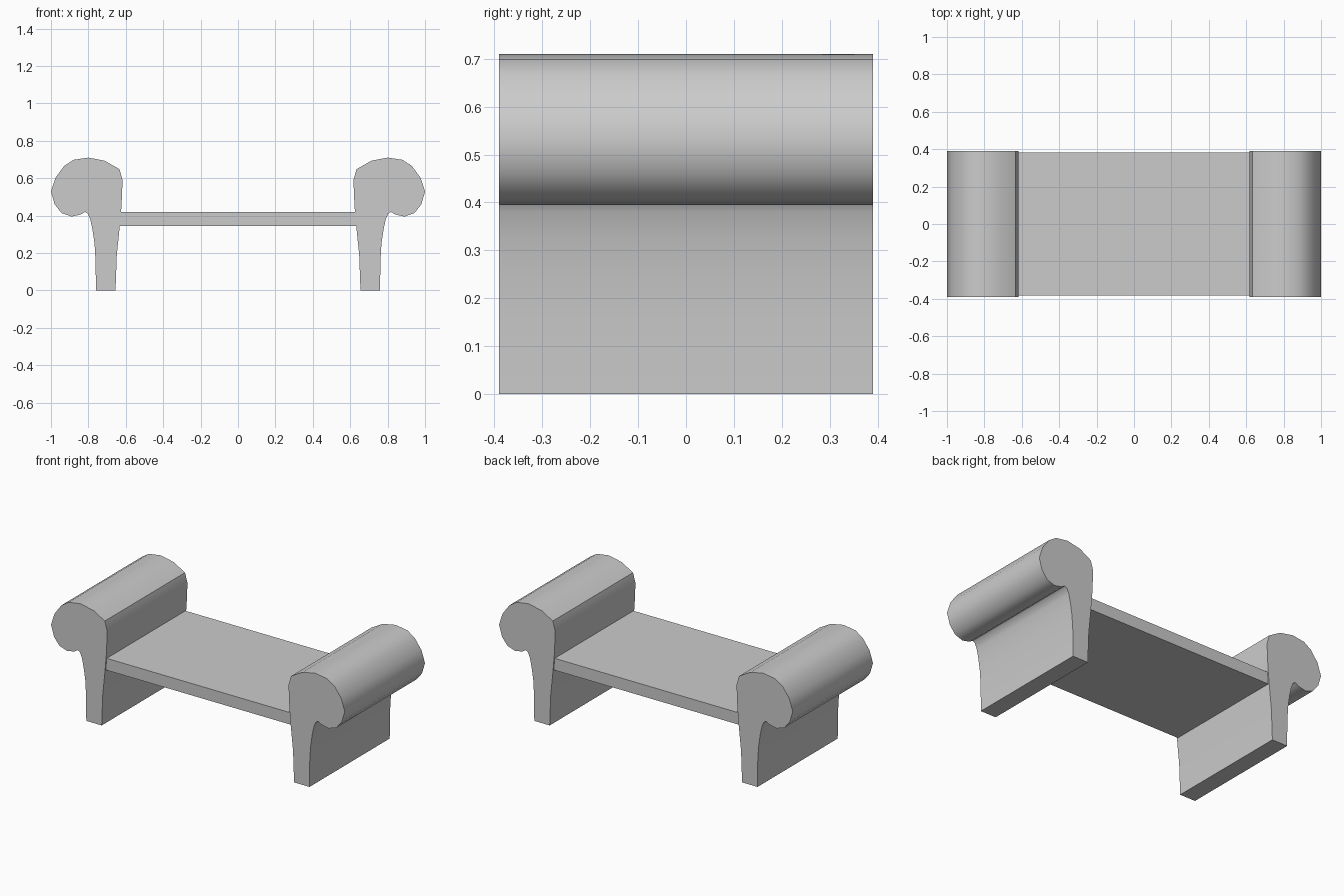
import bpy, bmesh, math

if "Cube" in bpy.data.objects:
    bpy.data.objects.remove(bpy.data.objects["Cube"])

HALF_DEPTH = 0.39

# Scroll arm cross-section (x, z), right-hand side
PROFILE = [
    (0.655, 0.0), (0.76, 0.0), (0.761, 0.15), (0.767, 0.25), (0.778, 0.325),
    (0.79, 0.38), (0.803, 0.41), (0.818, 0.42), (0.84, 0.406), (0.89, 0.395),
    (0.943, 0.413), (0.98, 0.46), (1.0, 0.528), (0.976, 0.602), (0.93, 0.665),
    (0.88, 0.698), (0.80, 0.71), (0.712, 0.693), (0.634, 0.648),
    (0.617, 0.59), (0.623, 0.45), (0.633, 0.335), (0.648, 0.19),
]


def finish(bm, name):
    bmesh.ops.recalc_face_normals(bm, faces=bm.faces)
    mesh = bpy.data.meshes.new(name)
    bm.to_mesh(mesh)
    bm.free()
    obj = bpy.data.objects.new(name, mesh)
    bpy.context.collection.objects.link(obj)
    return obj


def scroll_arm(name, side):
    bm = bmesh.new()
    face = bm.faces.new([bm.verts.new((side * x, -HALF_DEPTH, z)) for x, z in PROFILE])
    result = bmesh.ops.extrude_face_region(bm, geom=[face])
    verts = [v for v in result["geom"] if isinstance(v, bmesh.types.BMVert)]
    bmesh.ops.translate(bm, verts=verts, vec=(0, 2 * HALF_DEPTH, 0))
    obj = finish(bm, name)
    bpy.ops.object.select_all(action='DESELECT')
    obj.select_set(True)
    bpy.context.view_layer.objects.active = obj
    bpy.ops.object.shade_smooth_by_angle(angle=math.radians(40))


# Two mirrored rolled arms that also act as legs
scroll_arm("right_arm", 1)
scroll_arm("left_arm", -1)

# Flat seat slab, tucked slightly into the arms
bm = bmesh.new()
bmesh.ops.create_cube(bm, size=1)
bmesh.ops.scale(bm, verts=bm.verts, vec=(1.28, 0.766, 0.073))
bmesh.ops.translate(bm, verts=bm.verts, vec=(0, 0, 0.3815))
finish(bm, "seat")
